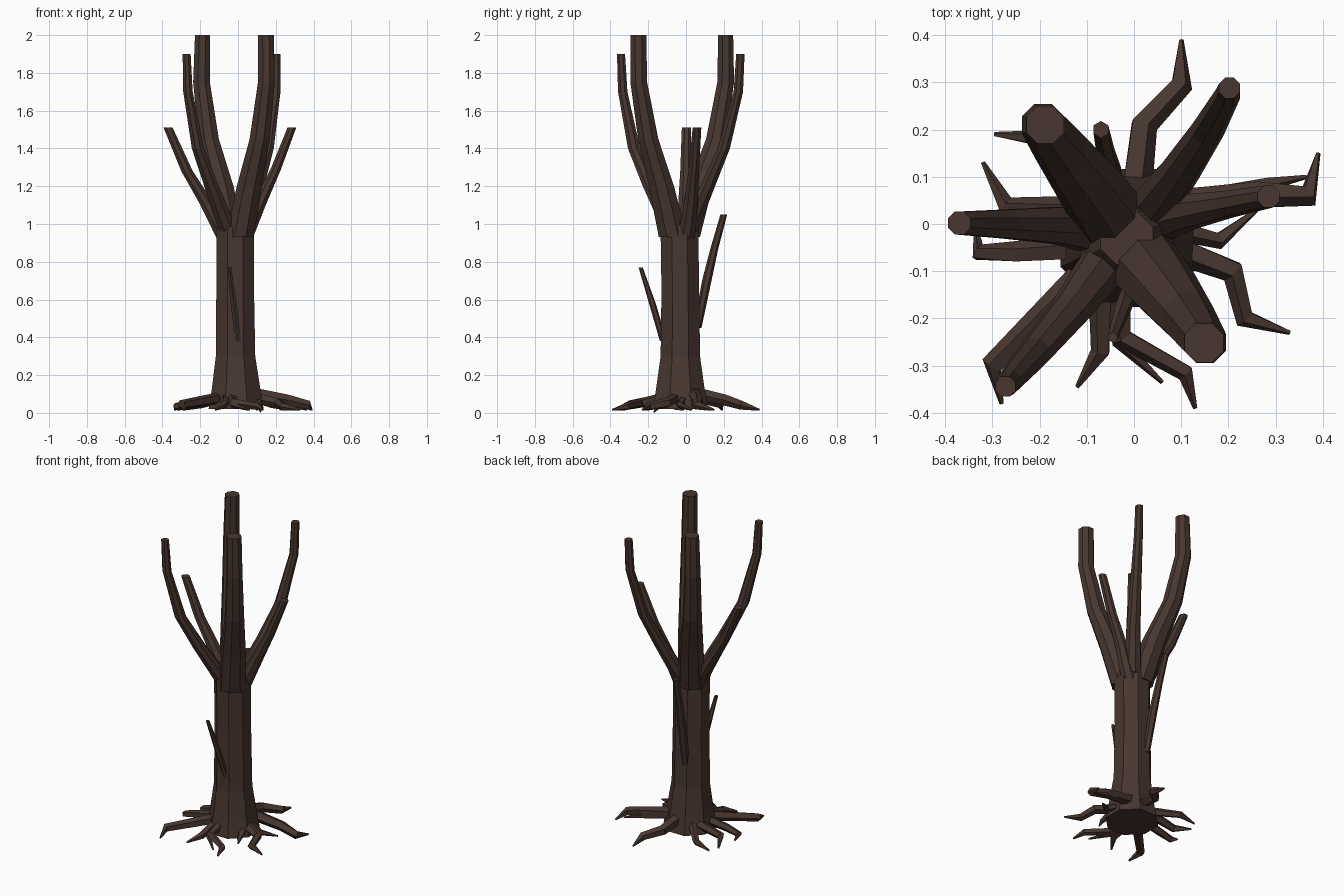
import bpy, bmesh, math
from mathutils import Vector

bark = bpy.data.materials.new("dark_brown_bark")
bark.diffuse_color = (0.065, 0.037, 0.029, 1)


def tube(name, pts, sides=8, flat=True, squash=1.0):
    """Tapered faceted tube through (x, y, z, radius); flat = horizontal rings."""
    bm = bmesh.new()
    rings = []
    P = [Vector(p[:3]) for p in pts]
    for i, p in enumerate(pts):
        if flat:
            u, v = Vector((1, 0, 0)), Vector((0, 1, 0))
        else:
            t = (P[min(i + 1, len(P) - 1)] - P[max(i - 1, 0)]).normalized()
            u = Vector((-t.y, t.x, 0)).normalized()
            v = t.cross(u)
        ring = []
        for k in range(sides):
            a = 2 * math.pi * (k + 0.5) / sides
            ring.append(bm.verts.new(P[i] + u * math.cos(a) * p[3] + v * math.sin(a) * p[3] * squash))
        rings.append(ring)
    for a, b in zip(rings, rings[1:]):
        for k in range(sides):
            n = (k + 1) % sides
            bm.faces.new((a[k], a[n], b[n], b[k]))
    bm.faces.new(rings[0][::-1])
    bm.faces.new(rings[-1])
    bmesh.ops.recalc_face_normals(bm, faces=bm.faces)
    me = bpy.data.meshes.new(name)
    bm.to_mesh(me)
    bm.free()
    me.materials.append(bark)
    ob = bpy.data.objects.new(name, me)
    bpy.context.collection.objects.link(ob)
    return ob


# trunk with flared foot
tube("trunk", [(-0.01, -0.03, 0.02, 0.158), (-0.01, -0.03, 0.12, 0.14), (-0.013, -0.03, 0.3, 0.113),
               (-0.015, -0.03, 0.65, 0.108), (-0.015, -0.035, 0.98, 0.108), (-0.015, -0.03, 1.08, 0.06)])

# two thick limbs
tube("thick_limb_back", [(-0.04, 0.0, 0.93, 0.08), (-0.09, 0.075, 1.2, 0.072), (-0.155, 0.16, 1.45, 0.058),
                         (-0.193, 0.21, 1.75, 0.048), (-0.188, 0.21, 2.0, 0.043)])
tube("thick_limb_front", [(0.01, -0.07, 0.93, 0.08), (0.06, -0.13, 1.2, 0.072), (0.115, -0.2, 1.45, 0.058),
                          (0.15, -0.25, 1.75, 0.048), (0.148, -0.252, 2.0, 0.045)])
# two slender limbs
tube("slender_limb_back", [(0.02, 0.01, 0.96, 0.055), (0.1, 0.115, 1.2, 0.042), (0.157, 0.2, 1.4, 0.035),
                           (0.2, 0.277, 1.7, 0.027), (0.202, 0.288, 1.9, 0.024)])
tube("slender_limb_front", [(-0.05, -0.07, 0.96, 0.055), (-0.14, -0.19, 1.2, 0.042), (-0.212, -0.275, 1.4, 0.035),
                            (-0.265, -0.335, 1.7, 0.027), (-0.272, -0.344, 1.9, 0.023)])
# side branches
tube("side_branch_left", [(-0.06, -0.015, 0.92, 0.055), (-0.16, -0.003, 1.1, 0.042),
                          (-0.27, 0.0, 1.28, 0.033), (-0.37, 0.002, 1.51, 0.026)])
tube("side_branch_right", [(0.03, 0.0, 0.92, 0.05), (0.11, 0.025, 1.1, 0.04),
                           (0.2, 0.042, 1.29, 0.03), (0.285, 0.058, 1.51, 0.025)])
# twigs
tube("twig_back", [(-0.04, 0.06, 0.45, 0.022), (-0.05, 0.11, 0.7, 0.025),
                   (-0.06, 0.15, 0.87, 0.021), (-0.07, 0.2, 1.05, 0.018)], 6)
tube("twig_front", [(0.0, -0.12, 0.38, 0.018), (-0.022, -0.175, 0.57, 0.018), (-0.045, -0.24, 0.77, 0.011)], 6)

# roots: crooked paths in plan with their start radius
roots = [
    ([(0, 0.04), (0.02, 0.21), (0.1, 0.295), (0.1, 0.39)], 0.036),
    ([(0.05, 0.04), (0.26, 0.065), (0.37, 0.06), (0.39, 0.15)], 0.036),
    ([(0.1, 0.05), (0.28, 0.085), (0.365, 0.1)], 0.02),
    ([(0.08, -0.01), (0.18, -0.035), (0.26, 0.03)], 0.024),
    ([(0.08, -0.05), (0.21, -0.1), (0.235, -0.2), (0.33, -0.23)], 0.032),
    ([(-0.03, -0.12), (-0.025, -0.24), (0.11, -0.315), (0.13, -0.39)], 0.028),
    ([(-0.04, -0.12), (-0.03, -0.25), (0.06, -0.335)], 0.022),
    ([(-0.07, -0.1), (-0.07, -0.27), (-0.12, -0.345)], 0.028),
    ([(-0.09, -0.09), (-0.3, -0.3), (-0.28, -0.38)], 0.032),
    ([(-0.1, -0.05), (-0.25, -0.06), (-0.33, -0.06), (-0.335, -0.01)], 0.028),
    ([(-0.1, 0.03), (-0.27, 0.035), (-0.32, 0.13)], 0.03),
    ([(-0.08, 0.05), (-0.2, 0.182), (-0.295, 0.19)], 0.026),
]
for i, (path, r) in enumerate(roots):
    n = len(path) - 1
    z0 = 0.105 if r > 0.033 else 0.08
    pts = []
    for k, (x, y) in enumerate(path):
        f = k / n
        pts.append((x, y, z0 + (0.016 - z0) * f ** 0.8, r * (1 - 0.45 * f) if k < n else 0.005))
    tube(f"root_{i + 1}", pts, 5, False)

# lowest root tip resting on the ground
tube("root_tip", [(0.1, -0.09, 0.06, 0.025), (0.115, -0.15, 0.03, 0.014), (0.12, -0.17, 0.003, 0.003)], 5, False)
